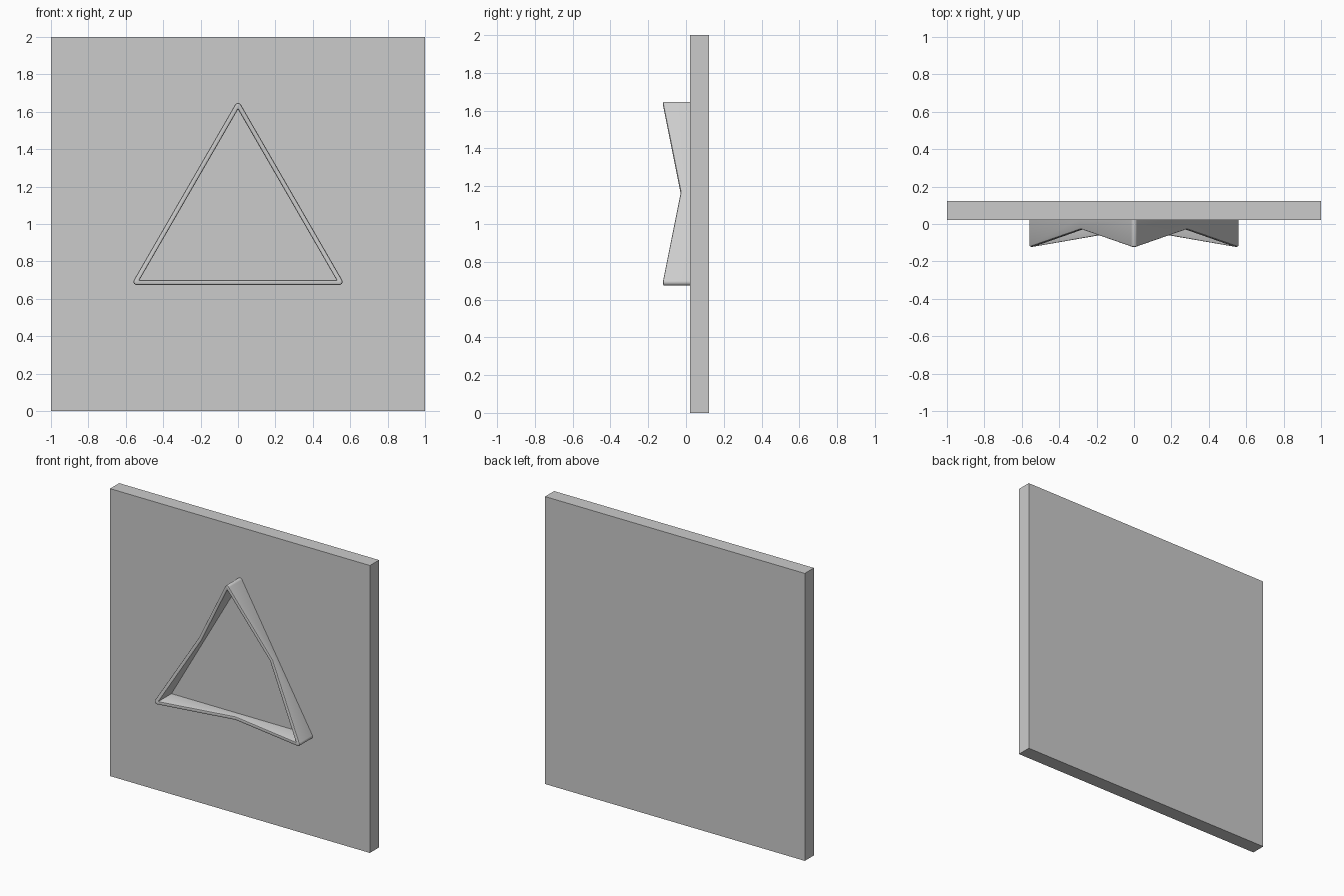
import bpy, bmesh, math

if "Cube" in bpy.data.objects:
    bpy.data.objects.remove(bpy.data.objects["Cube"])

# Square back panel
bpy.ops.mesh.primitive_cube_add(size=1, location=(0, 0.072, 1))
panel = bpy.context.object
panel.name = "back_panel"
panel.scale = (2, 0.1, 2)
bpy.ops.object.transform_apply(location=False, rotation=False, scale=True)

# Triangular raised frame: rounded outer corners, sharp inner corners, rim dips mid-side
CENTRE_Z, CIRCUM, RADIUS, BACK = 1.0043, 0.6247, 0.018, 0.03
HIGH, LOW, ARC = -0.122, -0.028, 8


def ring(inset):
    """Outline moved inward by inset, as (x, z, rim y) points."""
    pts = []
    out = RADIUS - inset
    for k in range(3):
        a = math.radians(90 + 120 * k)
        cx, cz = CIRCUM * math.cos(a), CENTRE_Z + CIRCUM * math.sin(a)
        for i in range(ARC + 1):
            b = a + math.radians(-60 + 120 * i / ARC)
            if out >= 0:
                pts.append((cx + out * math.cos(b), cz + out * math.sin(b), HIGH))
            else:
                pts.append((cx + 2 * out * math.cos(a), cz + 2 * out * math.sin(a), HIGH))
        n = a + math.radians(60)
        d = CIRCUM / 2 + out
        pts.append((d * math.cos(n), CENTRE_Z + d * math.sin(n), LOW))
    return pts


# Wall section: inset from outside, drop below rim (None = back edge)
section = [(0, None), (0, 0.008), (0.0025, 0.0025), (0.008, 0),
           (0.018, 0), (0.0235, 0.0025), (0.026, 0.008), (0.026, None)]
bm = bmesh.new()
rows = []
for inset, drop in section:
    rows.append([bm.verts.new((x, BACK if drop is None else y + drop, z))
                 for x, z, y in ring(inset)])
for r in range(len(rows)):
    p, q = rows[r], rows[(r + 1) % len(rows)]
    for i in range(len(p)):
        j = (i + 1) % len(p)
        bm.faces.new((p[i], p[j], q[j], q[i]))
bmesh.ops.remove_doubles(bm, verts=bm.verts, dist=1e-5)
bmesh.ops.recalc_face_normals(bm, faces=bm.faces)
mesh = bpy.data.meshes.new("triangle_frame")
bm.to_mesh(mesh)
bm.free()
frame = bpy.data.objects.new("triangle_frame", mesh)
bpy.context.collection.objects.link(frame)
bpy.ops.object.select_all(action='DESELECT')
frame.select_set(True)
bpy.context.view_layer.objects.active = frame
bpy.ops.object.shade_smooth_by_angle(angle=math.radians(35))
